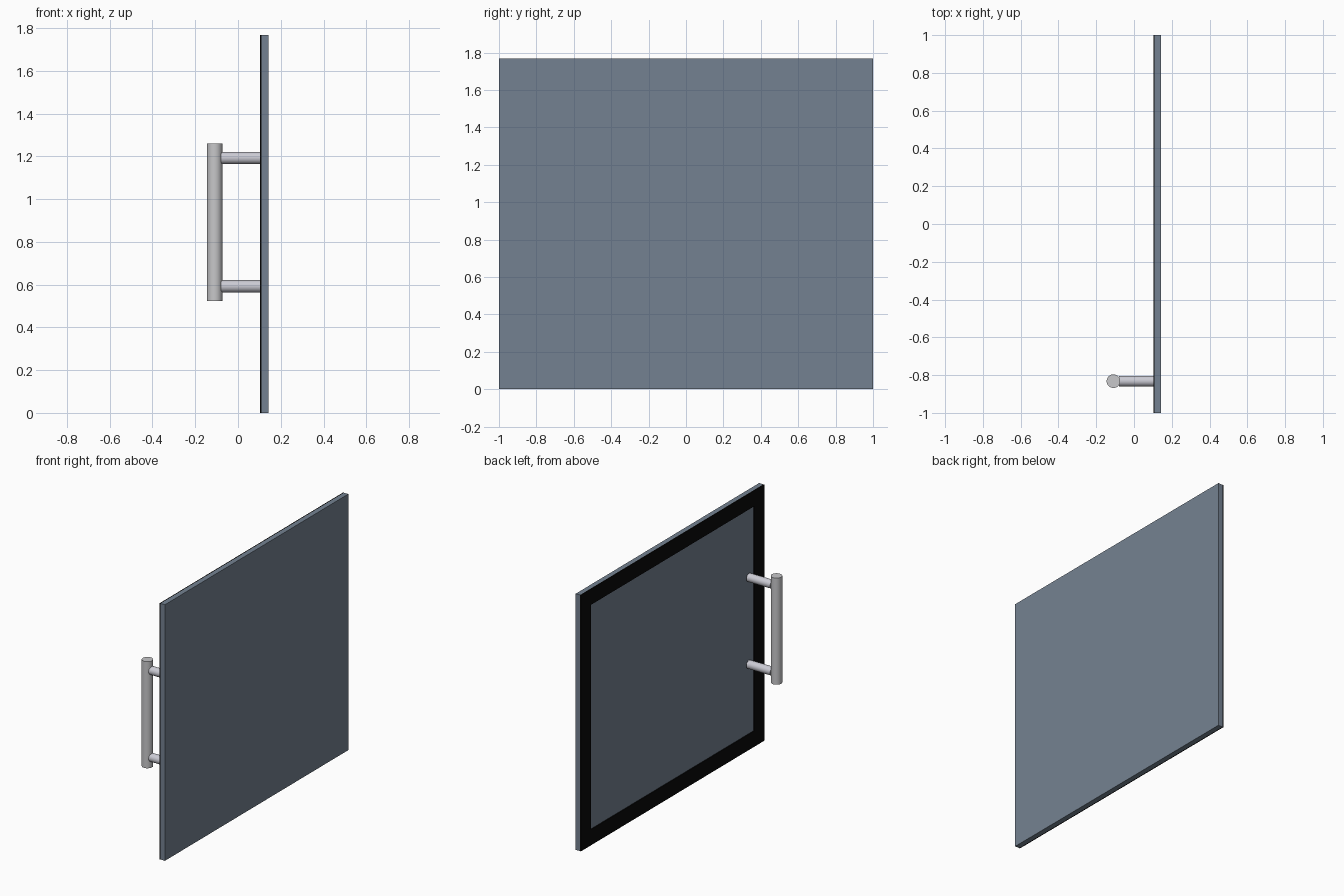
import bpy, bmesh, math
from mathutils import Matrix

if "Cube" in bpy.data.objects:
    bpy.data.objects.remove(bpy.data.objects["Cube"])


def material(name, rgb):
    m = bpy.data.materials.new(name)
    m.use_nodes = True
    m.diffuse_color = (*rgb, 1)
    m.node_tree.nodes["Principled BSDF"].inputs["Base Color"].default_value = (*rgb, 1)
    return m


glass = material("blue grey glass", (0.175, 0.222, 0.283))
black = material("black border", (0.003, 0.003, 0.003))
steel = material("grey steel", (0.57, 0.57, 0.585))
bright = material("pale steel", (0.60, 0.60, 0.66))


def finish(name, bm, mat, smooth=False):
    bmesh.ops.recalc_face_normals(bm, faces=bm.faces)
    mesh = bpy.data.meshes.new(name)
    bm.to_mesh(mesh)
    bm.free()
    mesh.materials.append(mat)
    ob = bpy.data.objects.new(name, mesh)
    bpy.context.collection.objects.link(ob)
    if smooth:
        bpy.ops.object.select_all(action='DESELECT')
        ob.select_set(True)
        bpy.context.view_layer.objects.active = ob
        bpy.ops.object.shade_smooth_by_angle(angle=math.radians(40))


def box(name, lo, hi, mat):
    bm = bmesh.new()
    size = [b - a for a, b in zip(lo, hi)]
    mid = [(a + b) / 2 for a, b in zip(lo, hi)]
    bmesh.ops.create_cube(bm, size=1, matrix=Matrix.Translation(mid) @ Matrix.Diagonal((*size, 1)))
    finish(name, bm, mat)


def rod(name, centre, radius, length, axis, mat):
    bm = bmesh.new()
    turn = Matrix.Rotation(math.pi / 2, 4, 'Y') if axis == 'X' else Matrix()
    bmesh.ops.create_cone(bm, cap_ends=True, segments=32, radius1=radius, radius2=radius,
                          depth=length, matrix=Matrix.Translation(centre) @ turn)
    finish(name, bm, mat, smooth=True)


H = 1.768          # door height
FACE = 0.109       # handle side of the glass
OUT = 0.102        # outer face of the border
B = 0.108          # width of the dark border

# Glass door panel
box("door_panel", (FACE, -1, 0), (0.142, 1, H), glass)

# Thin dark border plates on the handle side: (y0, z0, y1, z1)
border = {
    "bottom": (-1, 0, 1, B),
    "top": (-1, H - B, 1, H),
    "front": (-1, B, -1 + B, H - B),
    "back": (1 - B, B, 1, H - B),
}
for side, (y0, z0, y1, z1) in border.items():
    box(side + "_border", (OUT, y0, z0), (FACE, y1, z1), black)

# Bar handle on two standoff posts
Y = -0.832
rod("handle_bar", (-0.109, Y, 0.892), 0.036, 0.736, 'Z', steel)
x0, x1 = -0.08, OUT
for label, z in (("lower", 0.592), ("upper", 1.192)):
    rod(label + "_handle_post", ((x0 + x1) / 2, Y, z), 0.0285, x1 - x0, 'X', bright)
